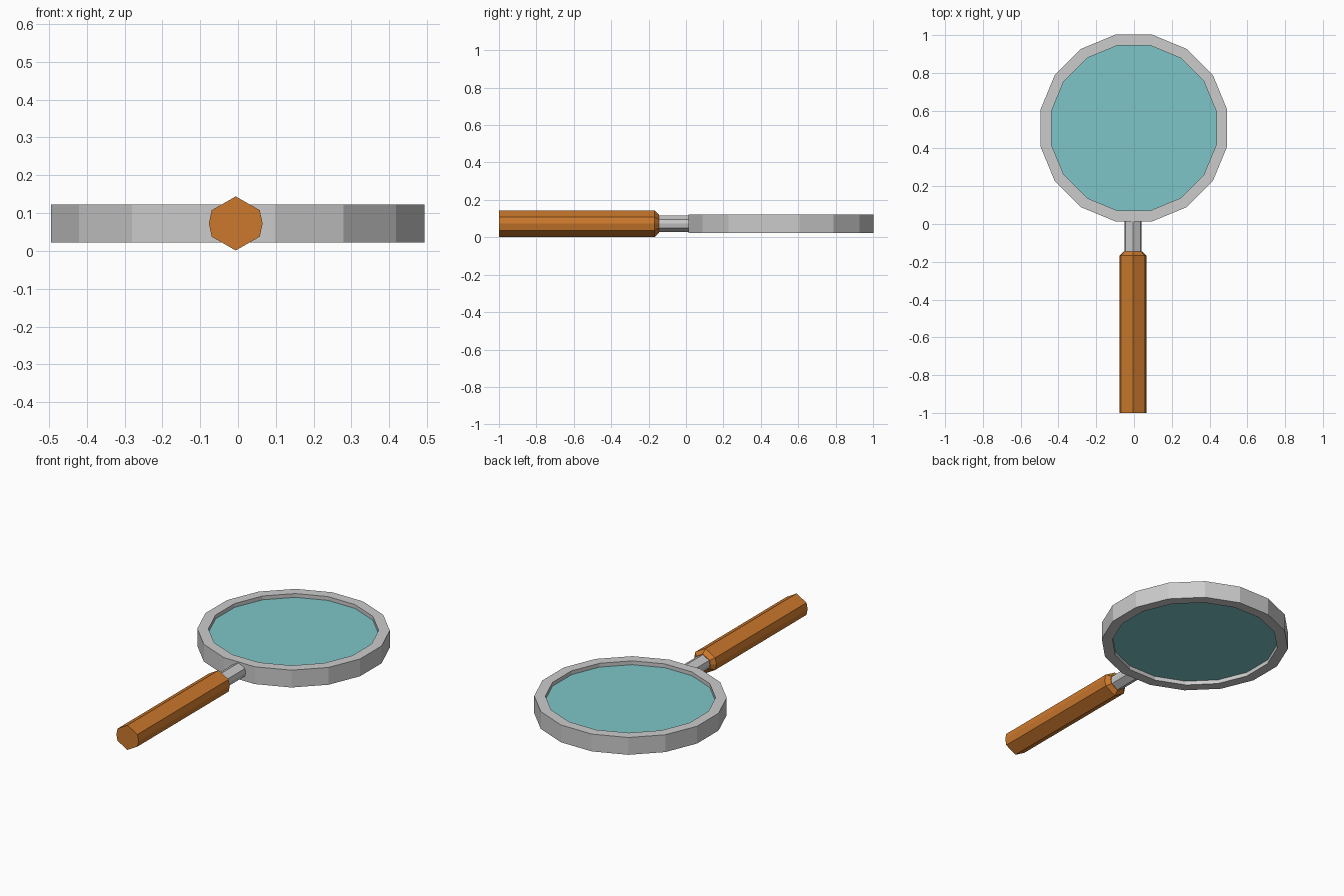
import bpy, bmesh, math

if "Cube" in bpy.data.objects:
    bpy.data.objects.remove(bpy.data.objects["Cube"])


def finish(name, bm, color=None):
    bmesh.ops.recalc_face_normals(bm, faces=bm.faces)
    me = bpy.data.meshes.new(name)
    bm.to_mesh(me)
    bm.free()
    ob = bpy.data.objects.new(name, me)
    bpy.context.collection.objects.link(ob)
    if color:
        mat = bpy.data.materials.new(name + "_material")
        mat.diffuse_color = color
        mat.use_nodes = True
        mat.node_tree.nodes["Principled BSDF"].inputs["Base Color"].default_value = mat.diffuse_color
        me.materials.append(mat)
    return ob


def loft(bm, rings, closed=False):
    """Bridge successive point rings; cap the ends, or close into a loop."""
    loops = [[bm.verts.new(p) for p in r] for r in rings]
    pairs = list(zip(loops, loops[1:]))
    if closed:
        pairs.append((loops[-1], loops[0]))
    else:
        bm.faces.new(loops[0])
        bm.faces.new(loops[-1])
    for a, b in pairs:
        n = len(a)
        for i in range(n):
            j = (i + 1) % n
            bm.faces.new((a[i], a[j], b[j], b[i]))


SIDES, CX, CY = 16, -0.001, 0.508


def disc(apothem, z):
    r = apothem / math.cos(math.pi / SIDES)
    angles = [2 * math.pi * (i + 0.5) / SIDES for i in range(SIDES)]
    return [(CX + r * math.cos(a), CY + r * math.sin(a), z) for a in angles]


# Metal rim: rectangular section swept round 16 sides
bm = bmesh.new()
loft(bm, [disc(0.494, 0.022), disc(0.494, 0.122),
          disc(0.437, 0.122), disc(0.437, 0.022)], closed=True)
finish("rim", bm)

# Glass recessed within the rim
bm = bmesh.new()
loft(bm, [disc(0.437, 0.045), disc(0.437, 0.1)])
finish("lens", bm, (0.21, 0.56, 0.58, 1))

# Grip cross-section: pointed top and bottom, slightly bulged sides
HALF = [(0, 0.0715), (0.0635, 0.035), (0.071, 0), (0.0635, -0.035)]
SECTION = HALF + [(-x, -z) for x, z in HALF]


def section(y, s):
    return [(-0.006 + x * s, y, 0.0725 + z * s) for x, z in SECTION]


# Neck joining grip and rim
bm = bmesh.new()
loft(bm, [section(-0.16, 0.63), section(0.016, 0.63)])
finish("neck", bm)

# Wooden grip with chamfered upper end
bm = bmesh.new()
loft(bm, [section(-1.0, 1), section(-0.168, 1), section(-0.145, 0.68)])
finish("handle", bm, (0.60, 0.19, 0.025, 1))
